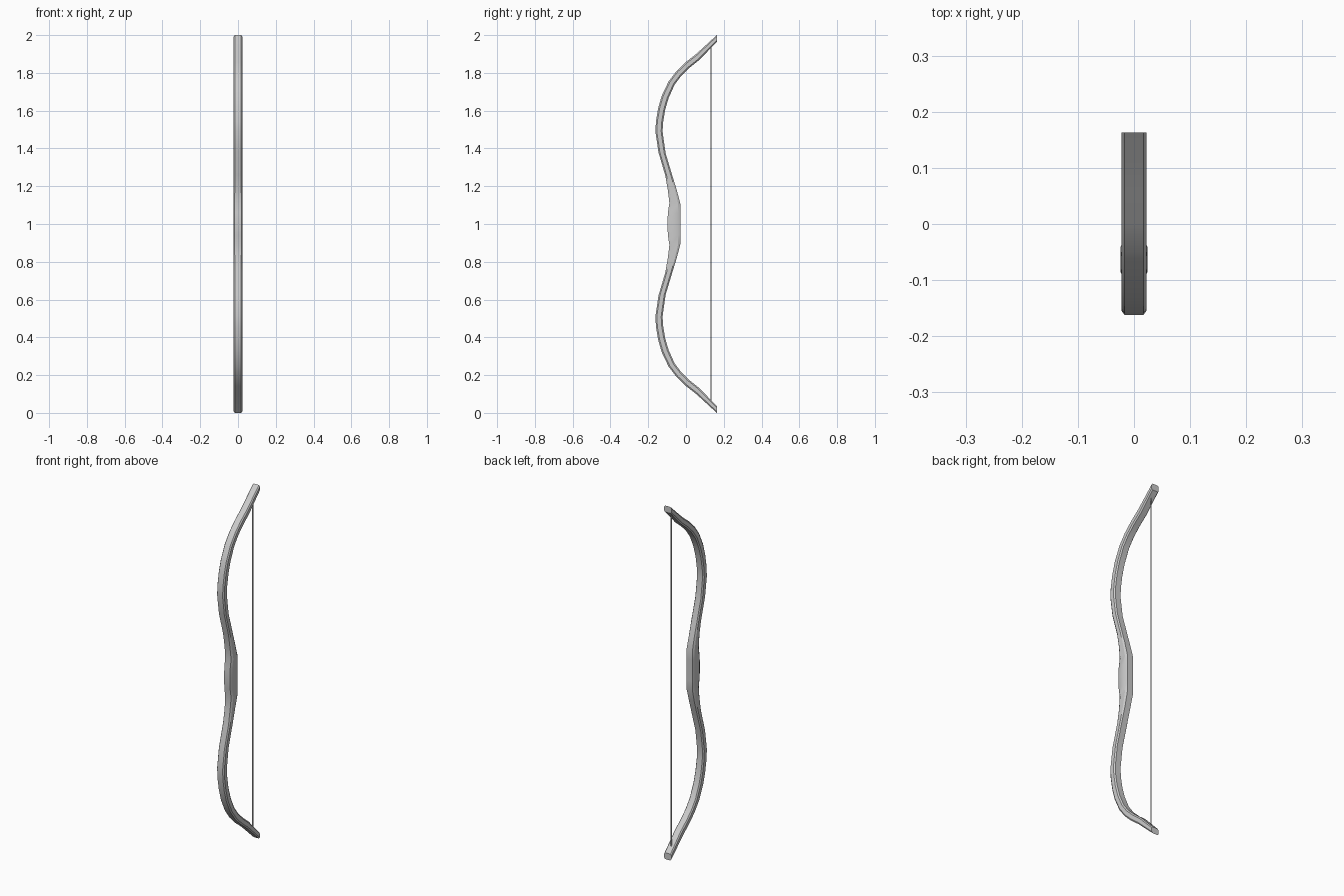
import bpy, bmesh

if "Cube" in bpy.data.objects:
    bpy.data.objects.remove(bpy.data.objects["Cube"])

# Upper limb stations: front edge (y, z) and back edge (y, z)
STATIONS = [
    (-0.098, 1.000, -0.030, 1.000),
    (-0.096, 1.060, -0.030, 1.060),
    (-0.088, 1.110, -0.030, 1.108),
    (-0.096, 1.180, -0.049, 1.180),
    (-0.110, 1.258, -0.071, 1.252),
    (-0.146, 1.380, -0.108, 1.375),
    (-0.162, 1.490, -0.124, 1.490),
    (-0.159, 1.545, -0.121, 1.540),
    (-0.147, 1.615, -0.110, 1.605),
    (-0.128, 1.680, -0.092, 1.667),
    (-0.092, 1.755, -0.060, 1.738),
    (-0.050, 1.810, -0.024, 1.786),
    (0.000, 1.858, 0.020, 1.828),
    (0.055, 1.901, 0.072, 1.870),
    (0.163, 2.000, 0.163, 1.964),
]


def finish(name, bm):
    bmesh.ops.recalc_face_normals(bm, faces=bm.faces)
    me = bpy.data.meshes.new(name)
    bm.to_mesh(me)
    bm.free()
    ob = bpy.data.objects.new(name, me)
    bpy.context.collection.objects.link(ob)
    bpy.ops.object.select_all(action='DESELECT')
    ob.select_set(True)
    bpy.context.view_layer.objects.active = ob
    bpy.ops.object.shade_smooth_by_angle(angle=0.45)
    return ob


# Bow stave: octagonal section swept along both limbs
full = [(fy, 2 - fz, by, 2 - bz) for fy, fz, by, bz in STATIONS[:0:-1]] + STATIONS
SECTION = [(-0.75, 0), (0.75, 0), (1, 0.2), (1, 0.8),
           (0.75, 1), (-0.75, 1), (-1, 0.8), (-1, 0.2)]
bm = bmesh.new()
rings = []
for fy, fz, by, bz in full:
    w = 0.0245 if abs(fz - 1) < 0.15 else 0.0225
    rings.append([bm.verts.new((sx * w, fy + (by - fy) * t, fz + (bz - fz) * t))
                  for sx, t in SECTION])
for a, b in zip(rings, rings[1:]):
    for i in range(8):
        j = (i + 1) % 8
        bm.faces.new((a[i], a[j], b[j], b[i]))
bm.faces.new(rings[0])
bm.faces.new(rings[-1])
finish("bow_stave", bm)

# Bowstring: thin straight cord between the limb tips
bm = bmesh.new()
bmesh.ops.create_cone(bm, cap_ends=True, segments=8, radius1=0.003,
                      radius2=0.003, depth=1.90)
bmesh.ops.translate(bm, verts=bm.verts, vec=(0, 0.132, 1.0))
finish("bowstring", bm)
